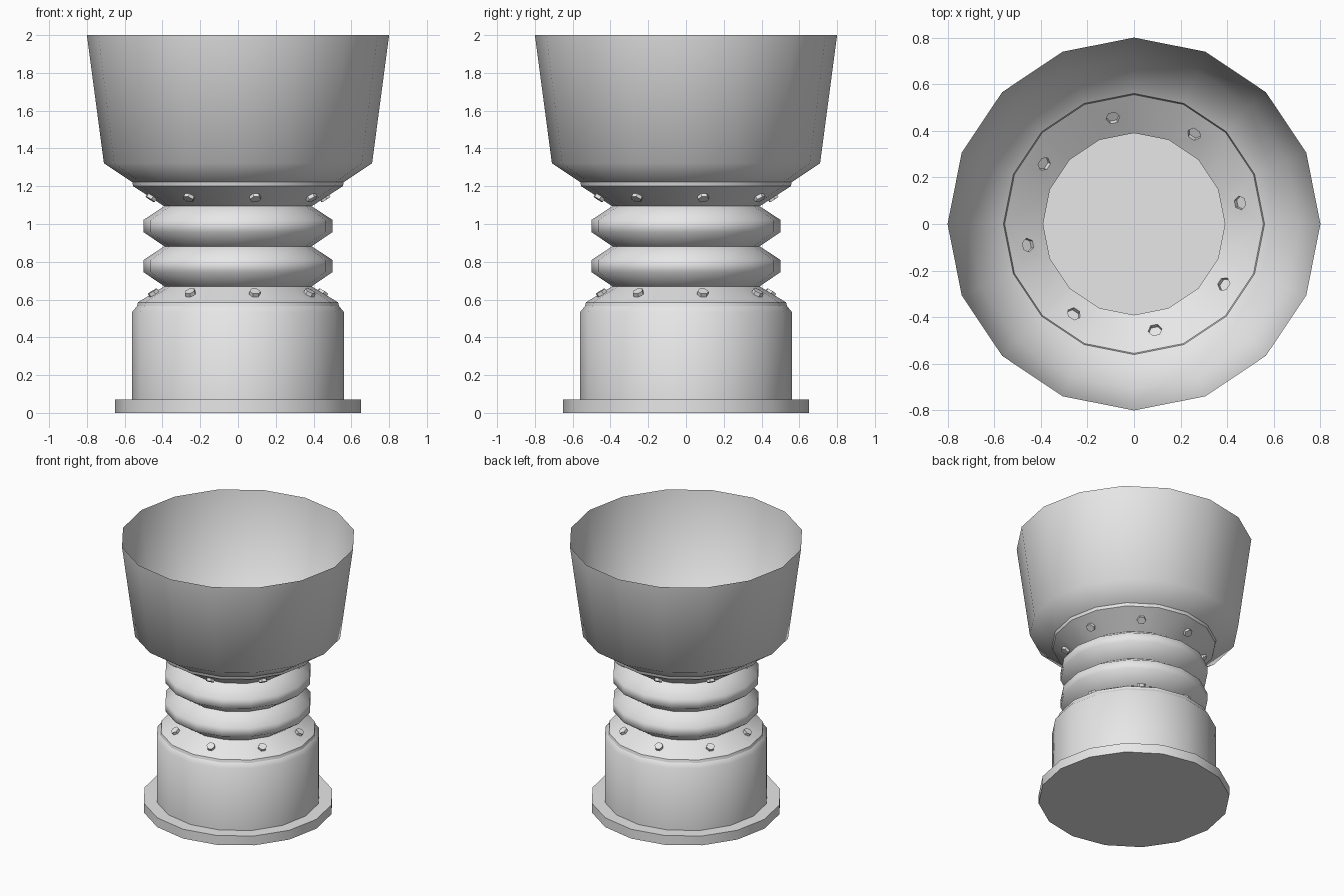
import bpy, bmesh, math
from mathutils import Vector

cube = bpy.data.objects.get("Cube")
if cube:
    bpy.data.objects.remove(cube, do_unlink=True)

SIDES = 16
BOLT_RADIUS, BOLT_HEIGHT = 0.03, 0.02

grey = bpy.data.materials.new("light_grey")
grey.use_nodes = True
COLOUR = (0.8, 0.8, 0.8, 1)
grey.diffuse_color = COLOUR
grey.node_tree.nodes["Principled BSDF"].inputs["Base Color"].default_value = COLOUR


def add_bolt(bm, panel):
    """Open a hexagonal hole in a panel and raise a hollow bolt head from it."""
    panel.normal_update()
    normal, centre = panel.normal.copy(), panel.calc_center_median()
    across = Vector((0, 0, 1)).cross(normal).normalized()
    up = normal.cross(across)
    border = list(panel.edges)
    bmesh.ops.delete(bm, geom=[panel], context='FACES_ONLY')
    low, high = [], []
    for k in range(6):
        a = k * math.pi / 3
        p = centre + (across * math.cos(a) + up * math.sin(a)) * BOLT_RADIUS
        low.append(bm.verts.new(p))
        high.append(bm.verts.new(p + normal * BOLT_HEIGHT))
    for k in range(6):
        j = (k + 1) % 6
        bm.faces.new((low[k], low[j], high[j], high[k]))
    bm.faces.new(high)
    rim = [bm.edges.get((low[k], low[(k + 1) % 6])) for k in range(6)]
    bmesh.ops.triangle_fill(bm, use_beauty=True, edges=border + rim, normal=normal)
    # crisp bolt edges
    for v in low + high:
        for e in v.link_edges:
            if all(w in low or w in high for w in e.verts):
                e.smooth = False


def lathe(name, profile, sharp=(), bolt_band=None, closed_bottom=False):
    """Turn a (radius, height) profile, bottom to top, into a thin shell."""
    bm = bmesh.new()
    rings = []
    for r, z in profile:
        rings.append([bm.verts.new((r * math.cos(2 * math.pi * i / SIDES),
                                    r * math.sin(2 * math.pi * i / SIDES), z))
                      for i in range(SIDES)])
    panels = []
    for n, (a, b) in enumerate(zip(rings, rings[1:])):
        for i in range(SIDES):
            j = (i + 1) % SIDES
            face = bm.faces.new((a[i], a[j], b[j], b[i]))
            if n == bolt_band and i % 2 == 0:
                panels.append(face)
    if closed_bottom:
        bm.faces.new(rings[0][::-1])
    for n in sharp:
        for i in range(SIDES):
            bm.edges.get((rings[n][i], rings[n][(i + 1) % SIDES])).smooth = False
    for panel in panels:
        add_bolt(bm, panel)
    bmesh.ops.recalc_face_normals(bm, faces=bm.faces)
    for f in bm.faces:
        f.smooth = True
    mesh = bpy.data.meshes.new(name)
    bm.to_mesh(mesh)
    bm.free()
    mesh.materials.append(grey)
    obj = bpy.data.objects.new(name, mesh)
    bpy.context.collection.objects.link(obj)
    return obj


# Flanged base with a bolted sloping shoulder
lathe("base",
      [(0.65, 0), (0.65, 0.07), (0.56, 0.07), (0.56, 0.535), (0.535, 0.565),
       (0.53, 0.585), (0.39, 0.67)],
      sharp=(0, 1, 2, 4, 5), bolt_band=5, closed_bottom=True)

# Two-fold bellows
folds = [(0.39, 0.67)]
for z in (0.67, 0.882):
    folds += [(0.50, z + 0.075), (0.50, z + 0.14), (0.39, z + 0.212)]
lathe("bellows", folds, sharp=(3,))

# Open bowl on a bolted collar
lathe("bowl",
      [(0.39, 1.094), (0.555, 1.2), (0.56, 1.222), (0.71, 1.322), (0.80, 2.0)],
      sharp=(1, 2), bolt_band=0)
